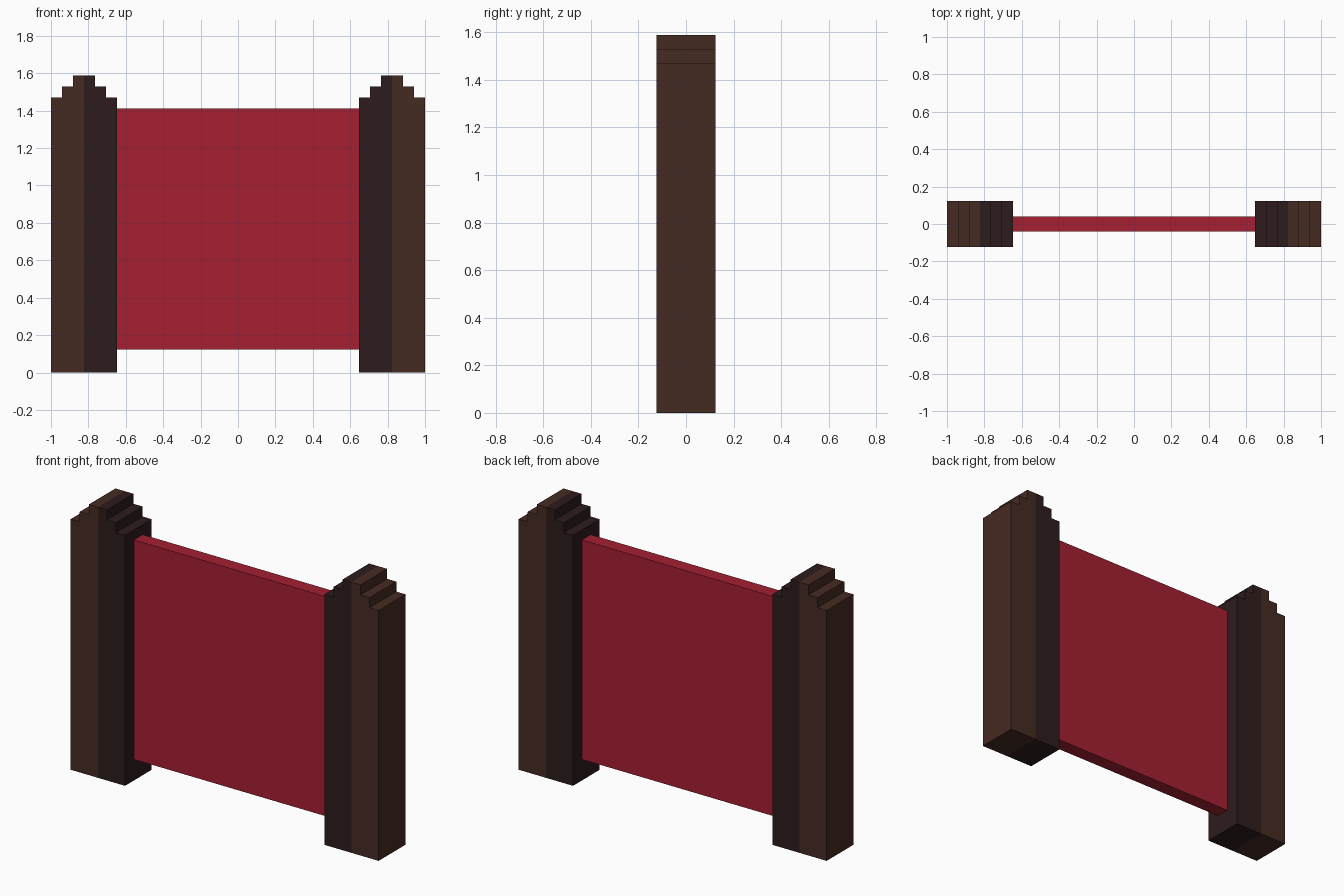
import bpy, bmesh
from mathutils import Vector

if "Cube" in bpy.data.objects:
    bpy.data.objects.remove(bpy.data.objects["Cube"])

U = 1 / 17          # stepping module of the design
POST_Y = 0.1235     # half depth of the posts


def material(name, rgb):
    m = bpy.data.materials.new(name)
    m.diffuse_color = (*rgb, 1)
    m.use_nodes = True
    m.node_tree.nodes["Principled BSDF"].inputs["Base Color"].default_value = m.diffuse_color
    return m


brown = material("brown_wood", (0.060, 0.023, 0.016))
dark = material("dark_wood", (0.027, 0.0116, 0.0116))
red = material("red_panel", (0.376, 0.014, 0.032))


def finish(bm, name, mats):
    bmesh.ops.recalc_face_normals(bm, faces=bm.faces)
    me = bpy.data.meshes.new(name)
    bm.to_mesh(me)
    bm.free()
    for m in mats:
        me.materials.append(m)
    ob = bpy.data.objects.new(name, me)
    bpy.context.collection.objects.link(ob)


# Half of the stepped post outline, measured from the post centre (module units)
HALF = [(0, 0), (3, 0), (3, 25), (2, 25), (2, 26), (1, 26), (1, 27), (0, 27)]


def post(name, side):
    bm = bmesh.new()
    # outer half brown, inner half dark, sharing the centre edge
    for mat, direction in ((0, side), (1, -side)):
        verts = [bm.verts.new((side * 14 * U + direction * x * U, -POST_Y, z * U))
                 for x, z in HALF]
        bm.faces.new(verts).material_index = mat
    bmesh.ops.remove_doubles(bm, verts=bm.verts, dist=1e-5)
    ext = bmesh.ops.extrude_face_region(bm, geom=bm.faces[:], use_keep_orig=True)
    moved = [v for v in ext["geom"] if isinstance(v, bmesh.types.BMVert)]
    bmesh.ops.translate(bm, verts=moved, vec=Vector((0, 2 * POST_Y, 0)))
    # colour every face by which side of the post centre it lies on
    for f in bm.faces:
        f.material_index = 0 if abs(f.calc_center_median().x) > 14 * U else 1
    finish(bm, name, (brown, dark))


post("left_post", -1)
post("right_post", 1)

# Red panel spanning between the posts
bm = bmesh.new()
bmesh.ops.create_cube(bm, size=1)
bmesh.ops.scale(bm, verts=bm.verts, vec=(22 * U, 0.082, 24 * U - 0.1235))
bmesh.ops.translate(bm, verts=bm.verts, vec=(0, 0, (24 * U + 0.1235) / 2))
finish(bm, "panel", (red,))
